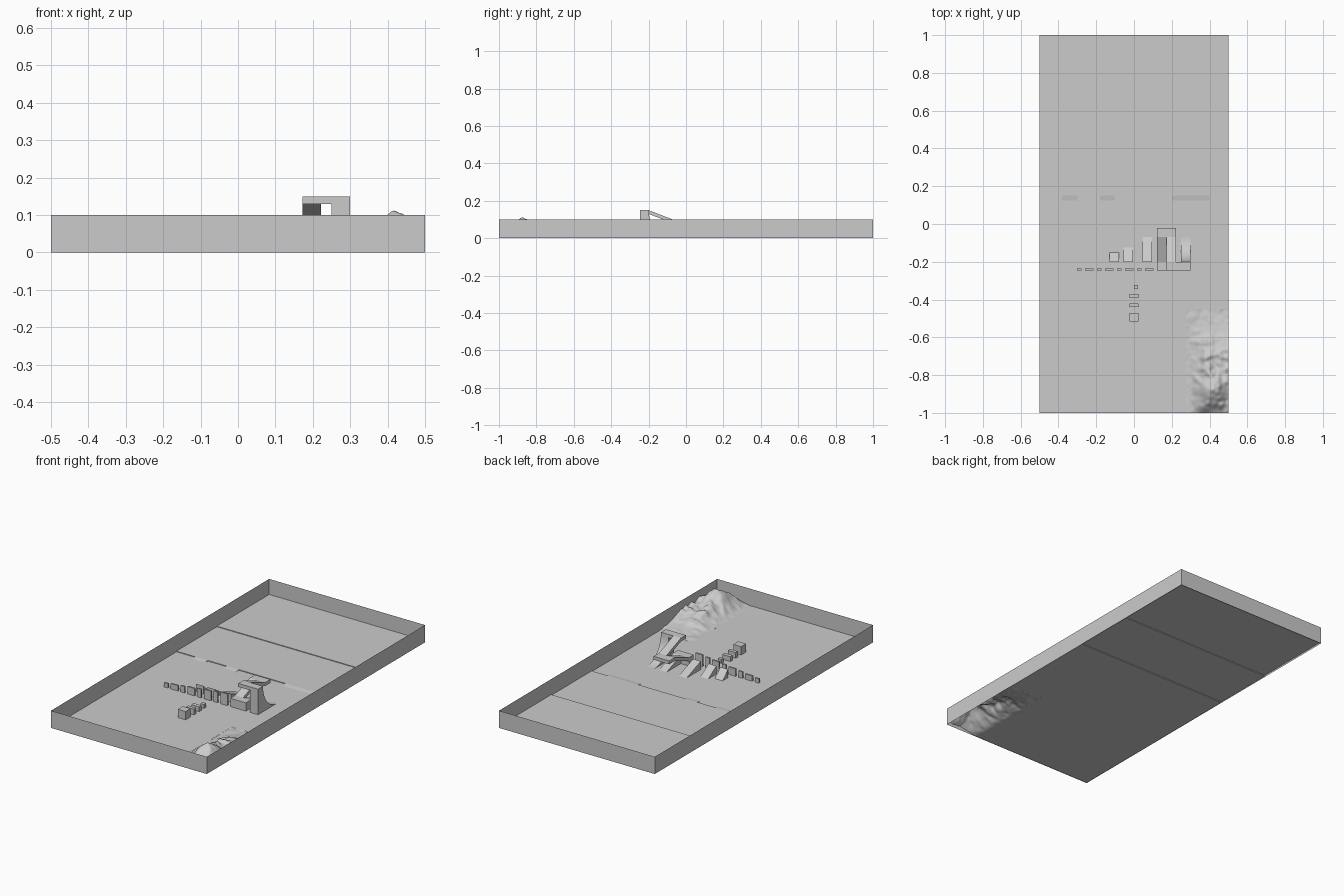
import bpy, bmesh, math
from mathutils import Vector, noise

cube = bpy.data.objects.get("Cube")
if cube:
    bpy.data.objects.remove(cube, do_unlink=True)

grey = bpy.data.materials.new("plain_grey")
grey.use_nodes = True
grey.diffuse_color = (0.6, 0.6, 0.6, 1)
grey.node_tree.nodes["Principled BSDF"].inputs["Base Color"].default_value = (0.6, 0.6, 0.6, 1)


def finish(name, bm):
    mesh = bpy.data.meshes.new(name)
    bm.to_mesh(mesh)
    bm.free()
    mesh.materials.append(grey)
    obj = bpy.data.objects.new(name, mesh)
    bpy.context.scene.collection.objects.link(obj)
    return obj


def extrude_x(name, profile, x0, x1, closed=True):
    """Sweep a (y, z) profile from x0 to x1, capped when closed."""
    bm = bmesh.new()
    a = [bm.verts.new((x0, y, z)) for y, z in profile]
    b = [bm.verts.new((x1, y, z)) for y, z in profile]
    n = len(profile)
    for i in range(n if closed else n - 1):
        j = (i + 1) % n
        bm.faces.new((a[i], b[i], b[j], a[j]))
    if closed:
        bm.faces.new(a)
        bm.faces.new(b)
        bmesh.ops.recalc_face_normals(bm, faces=bm.faces)
    return finish(name, bm)


def box(name, x0, x1, y0, y1, z0, z1):
    return extrude_x(name, [(y0, z0), (y1, z0), (y1, z1), (y0, z1)], x0, x1)


def wedge(name, x0, x1, y0, y1, h):
    return extrude_x(name, [(y0, FLOOR), (y1, FLOOR), (y0, h)], x0, x1)


def plate(name, x0, x1, y0, z0, y1, z1, t=0.02):
    return extrude_x(name, [(y0, z0), (y1, z1), (y1, z1 - t), (y0, z0 - t)], x0, x1)


FLOOR, STEP = 0.002, 0.004
EDGE_X, EDGE_Y = 0.275, -0.45   # inner edges of the hill patch

# Floor: three levels, with the hill corner left open
levels = [(0.15, FLOOR), (0.15, FLOOR + STEP), (0.52, FLOOR + STEP),
          (0.52, FLOOR + 2 * STEP), (1, FLOOR + 2 * STEP)]
extrude_x("floor_main", [(-1, FLOOR)] + levels, -0.5, EDGE_X, closed=False)
extrude_x("floor_side", [(EDGE_Y, FLOOR)] + levels, EDGE_X, 0.5, closed=False)

# Low ramps up the first floor level
for x0, x1 in ((-0.38, -0.3), (-0.18, -0.1), (0.2, 0.4)):
    extrude_x("kerb_ramp", [(0.125, FLOOR), (0.15, FLOOR), (0.15, FLOOR + STEP)], x0, x1)

# Outer walls: a thin open frame
bm = bmesh.new()
corners = [(-0.5, -1), (0.5, -1), (0.5, 1), (-0.5, 1)]
low = [bm.verts.new((x, y, 0)) for x, y in corners]
high = [bm.verts.new((x, y, 0.1)) for x, y in corners]
for i in range(4):
    j = (i + 1) % 4
    bm.faces.new((low[i], low[j], high[j], high[i]))
finish("outer_walls", bm)


# Hill patch: lumpy ground rising to one peak
def smooth(t):
    t = max(0, min(1, t))
    return t * t * (3 - 2 * t)


def hill_height(x, y):
    slope = smooth((x - EDGE_X) / 0.13) * smooth((EDGE_Y - y) / 0.3) * smooth((y + 1.06) / 0.14)
    lumps = noise.noise(Vector((x * 17, y * 17, 2))) + 0.5 * noise.noise(Vector((x * 36, y * 36, 5)))
    peak = math.exp(-((x - 0.4) ** 2 + (y + 0.88) ** 2) / 0.005)
    return slope * (0.05 + 0.025 * lumps + 0.055 * peak) + 0.006 * abs(lumps)


bm = bmesh.new()
bmesh.ops.create_grid(bm, x_segments=30, y_segments=70, size=1)
for v in bm.verts:
    v.co.x = EDGE_X + (0.5 - EDGE_X) * (v.co.x + 1) / 2
    v.co.y = -1 + (EDGE_Y + 1) * (v.co.y + 1) / 2
    v.co.z = hill_height(v.co.x, v.co.y)
top = max(v.co.z for v in bm.verts)
for v in bm.verts:
    v.co.z *= 0.112 / top
for f in bm.faces:
    f.smooth = True
finish("hill", bm)

# Test ramps of falling steepness
for x0, y1 in ((-0.13, -0.15), (-0.055, -0.125), (0.045, -0.07)):
    wedge("test_ramp", x0, x0 + 0.05, -0.2, y1, 0.05)

# Switchback: three flights with landings
FRONT, BACK = -0.2, -0.07
LEFT, MID, RIGHT = 0.122, 0.173, 0.222
wedge("first_flight", MID, RIGHT, FRONT, BACK, 0.05)
box("first_landing", LEFT, RIGHT, -0.245, FRONT, FLOOR, 0.05)
plate("second_flight", LEFT, MID, FRONT, 0.05, BACK, 0.1)
box("second_landing", LEFT, RIGHT, BACK, -0.02, 0.08, 0.1)
plate("third_flight", MID, RIGHT, BACK, 0.1, FRONT, 0.15)
box("top_bridge", MID, 0.25, -0.245, FRONT, 0.13, 0.15)
box("tower", 0.25, 0.3, -0.245, FRONT, FLOOR, 0.15)

# Curved slide down the back of the tower
curve = [(BACK - 0.13 * math.sin(a), 0.15 - 0.148 * math.cos(a))
         for a in (math.pi / 2 * i / 12 for i in range(13))]
slide = extrude_x("curved_slide", [(FRONT, FLOOR)] + curve, 0.25, 0.3)
for f in slide.data.polygons:
    f.use_smooth = len(f.vertices) == 4 and f.normal.y > 0.01 and f.normal.z > 0.01
slide.data.set_sharp_from_angle(angle=math.radians(30))

# Row of thin upright panels, growing taller
for i in range(8):
    x = -0.29 + 0.053 * i
    w = 0.023 if i % 2 else 0.013
    box("panel", x - w, x + w, -0.245, -0.235, FLOOR, 0.027 + 0.006 * i)

# Line of blocks, shrinking towards the back
box("block", -0.025, 0.025, -0.515, -0.47, FLOOR, 0.05)
box("block", -0.025, 0.025, -0.44, -0.42, FLOOR, 0.035)
box("block", -0.025, 0.025, -0.392, -0.37, FLOOR, 0.03)
box("block", 0, 0.022, -0.345, -0.323, FLOOR, 0.025)
